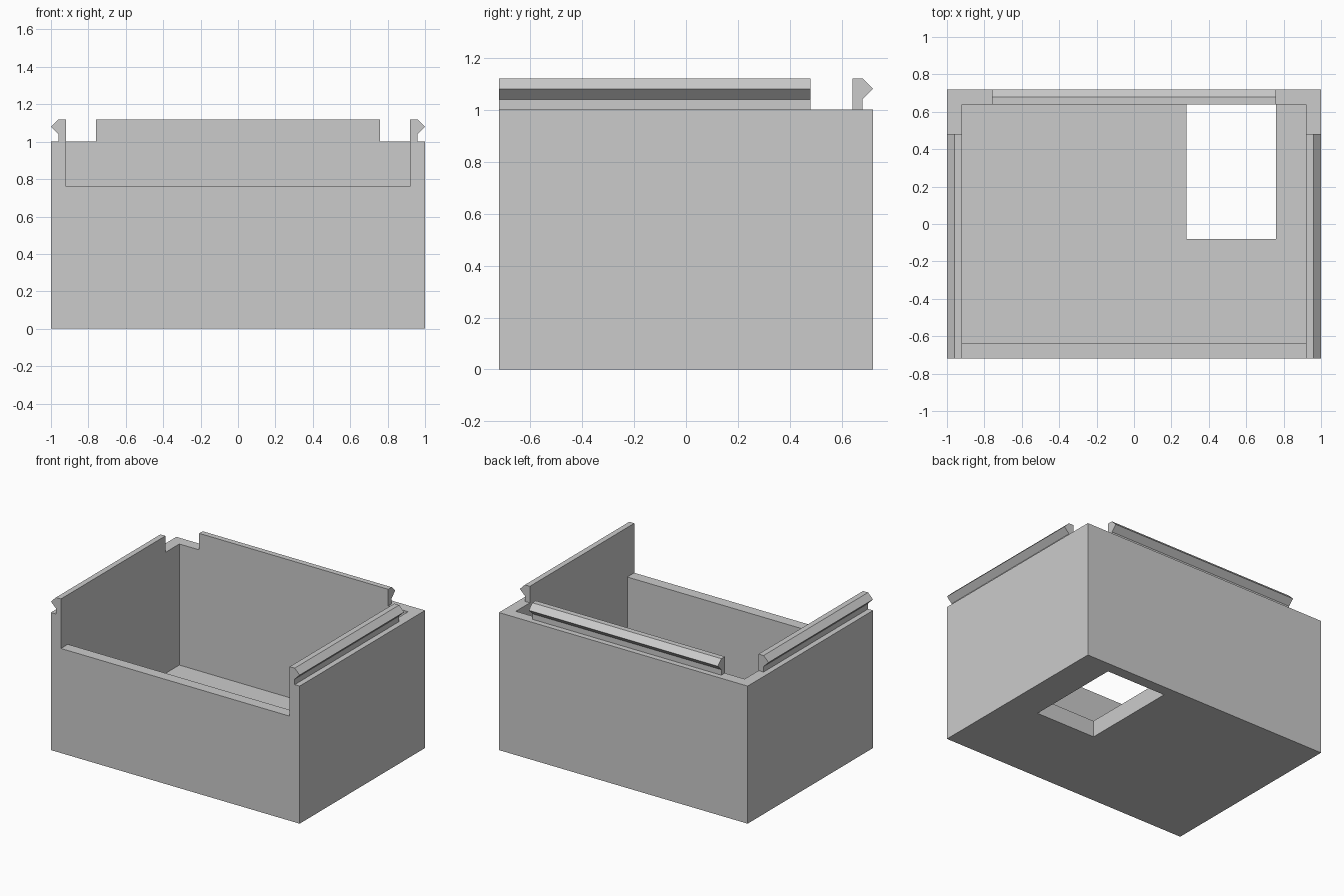
import bpy
import bmesh
from mathutils import Vector

cube = bpy.data.objects.get("Cube")
if cube:
    bpy.data.objects.remove(cube, do_unlink=True)

HX, HY, H = 1.0, 0.72, 1.0        # half width, half depth, wall height
WALL, FLOOR, LIP = 0.08, 0.12, 0.76
IX, IY = HX - WALL, HY - WALL     # inner half sizes

grey = bpy.data.materials.new("light grey")
grey.use_nodes = True
grey.diffuse_color = (0.6, 0.6, 0.6, 1)
grey.node_tree.nodes["Principled BSDF"].inputs["Base Color"].default_value = (0.6, 0.6, 0.6, 1)


def prism(name, points, sweep):
    """Close a 3D outline and extrude it along a vector."""
    bm = bmesh.new()
    face = bm.faces.new([bm.verts.new(p) for p in points])
    ext = bmesh.ops.extrude_face_region(bm, geom=[face], use_keep_orig=True)
    moved = [g for g in ext["geom"] if isinstance(g, bmesh.types.BMVert)]
    bmesh.ops.translate(bm, verts=moved, vec=Vector(sweep))
    bmesh.ops.recalc_face_normals(bm, faces=bm.faces[:])
    mesh = bpy.data.meshes.new(name)
    bm.to_mesh(mesh)
    bm.free()
    mesh.materials.append(grey)
    obj = bpy.data.objects.new(name, mesh)
    bpy.context.collection.objects.link(obj)
    return obj


def block(name, x0, x1, y0, y1, z0, z1):
    return prism(name, [(x0, y0, z0), (x1, y0, z0), (x1, y1, z0), (x0, y1, z0)], (0, 0, z1 - z0))


def cut(target, cutter):
    mod = target.modifiers.new("cut", "BOOLEAN")
    mod.operation, mod.solver, mod.object = "DIFFERENCE", "EXACT", cutter
    cutter.hide_render = True
    bpy.context.view_layer.objects.active = target
    bpy.ops.object.modifier_apply(modifier=mod.name)
    bpy.data.objects.remove(cutter, do_unlink=True)


# Open box: cavity with lowered front wall, then the floor opening
box = block("box", -HX, HX, -HY, HY, 0, H)
cavity = [(-IY, FLOOR), (IY, FLOOR), (IY, 1.3), (-0.9, 1.3), (-0.9, LIP), (-IY, LIP)]
cut(box, prism("cavity_cutter", [(-IX, y, z) for y, z in cavity], (2 * IX, 0, 0)))
cut(box, block("floor_opening_cutter", 0.28, 0.76, -0.08, IY, -0.2, 0.3))

# Snap rails: (offset outward from inner wall, height)
rail = [(0, H), (0.04, H), (0.04, 1.04), (0.08, 1.08), (0.04, 1.12), (0, 1.12)]
for side, name in ((1, "left_rail"), (-1, "right_rail")):
    prism(name, [(side * (IX + o), -HY, z) for o, z in rail], (0, 1.2, 0))
prism("back_rail", [(-0.76, IY + o, z) for o, z in rail], (1.52, 0, 0))
